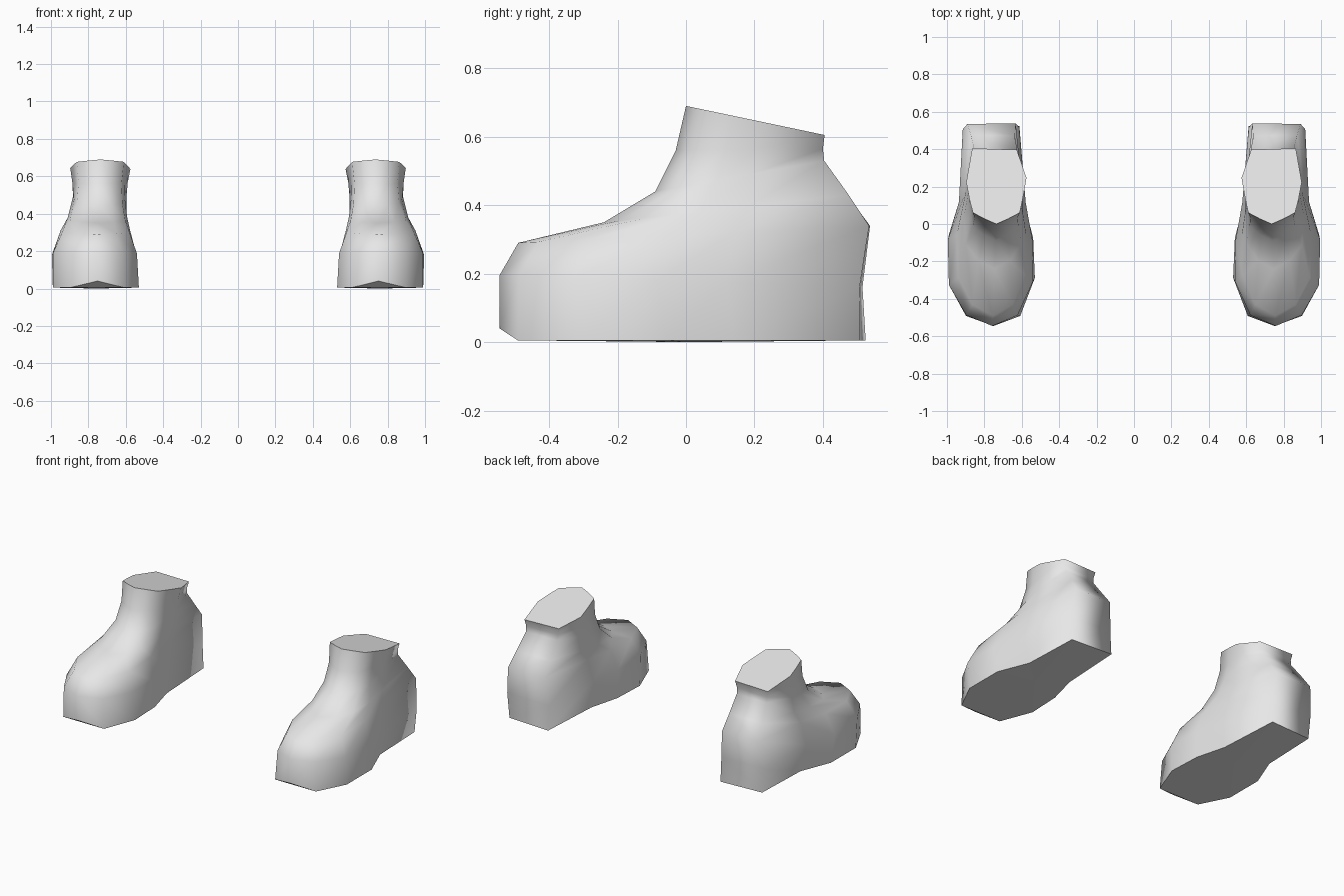
import bpy
import bmesh

default_cube = bpy.data.objects.get("Cube")
if default_cube:
    bpy.data.objects.remove(default_cube, do_unlink=True)

# Outlines as fractions: inner to outer side, toe to heel
SOLE_OUTLINE = [(.48, 0), (.8, .05), (1, .22), (1, .455), (.83, .64), (.8, .985),
                (.18, 1), (.13, .62), (.02, .44), (0, .24), (.17, .05)]
ANKLE_OUTLINE = [(.5, 0), (.7, .07), (.89, .15), (.95, .34), (1, .55), (.9, 1),
                 (.16, .98), (0, .61), (.05, .38), (.11, .15), (.3, .07)]

# Rings from sole to ankle:
# (outline blend, toe y, heel y, inner x, outer x, toe z, heel z)
RINGS = [(0, -.545, .525, .53, .99, .005, .005),
         (.2, -.545, .52, .53, 1, .195, .16),
         (.35, -.49, .545, .565, .955, .29, .34),
         (.6, -.24, .48, .58, .92, .35, .43),
         (.85, -.09, .405, .59, .89, .44, .53),
         (1, -.03, .4, .59, .885, .56, .565),
         (1, 0, .405, .575, .897, .69, .605)]


def mix(start, end, factor):
    return start + (end - start) * factor


def make_material(name, color):
    material = bpy.data.materials.new(name)
    material.use_nodes = True
    material.diffuse_color = color
    for node in material.node_tree.nodes:
        if node.type == 'BSDF_PRINCIPLED':
            node.inputs["Base Color"].default_value = color
    return material


def add_ring(bm, side, ring):
    blend, toe_y, heel_y, inner_x, outer_x, toe_z, heel_z = ring
    verts = []
    for sole, ankle in zip(SOLE_OUTLINE, ANKLE_OUTLINE):
        across = mix(sole[0], ankle[0], blend)
        along = mix(sole[1], ankle[1], blend)
        verts.append(bm.verts.new((side * mix(inner_x, outer_x, across),
                                   mix(toe_y, heel_y, along),
                                   mix(toe_z, heel_z, along))))
    return verts


def make_shoe(name, side, material):
    bm = bmesh.new()
    rings = [add_ring(bm, side, ring) for ring in RINGS]
    bottom, top = rings[0], rings[-1]
    count = len(bottom)

    # Smooth wall lofted through the rings
    for lower, upper in zip(rings, rings[1:]):
        for i in range(count):
            j = (i + 1) % count
            face = bm.faces.new((lower[i], lower[j], upper[j], upper[i]))
            face.smooth = True

    # Flat caps, with the toe tip lifted off the ground
    bottom[0].co.z = .04
    toe_chamfer = bm.faces.new((bottom[-1], bottom[0], bottom[1]))
    sole = bm.faces.new(bottom[1:])
    ankle_cap = bm.faces.new(top)
    for face in (toe_chamfer, sole, ankle_cap):
        for edge in face.edges:
            edge.smooth = False

    # Sole bulges slightly to touch the ground
    centre = bmesh.ops.poke(bm, faces=[sole])["verts"][0]
    centre.co.z = 0

    bmesh.ops.recalc_face_normals(bm, faces=bm.faces[:])
    mesh = bpy.data.meshes.new(name)
    bm.to_mesh(mesh)
    bm.free()
    mesh.materials.append(material)
    shoe = bpy.data.objects.new(name, mesh)
    bpy.context.collection.objects.link(shoe)


grey = make_material("light_grey", (.8, .8, .8, 1))
make_shoe("left_shoe", 1, grey)
make_shoe("right_shoe", -1, grey)
